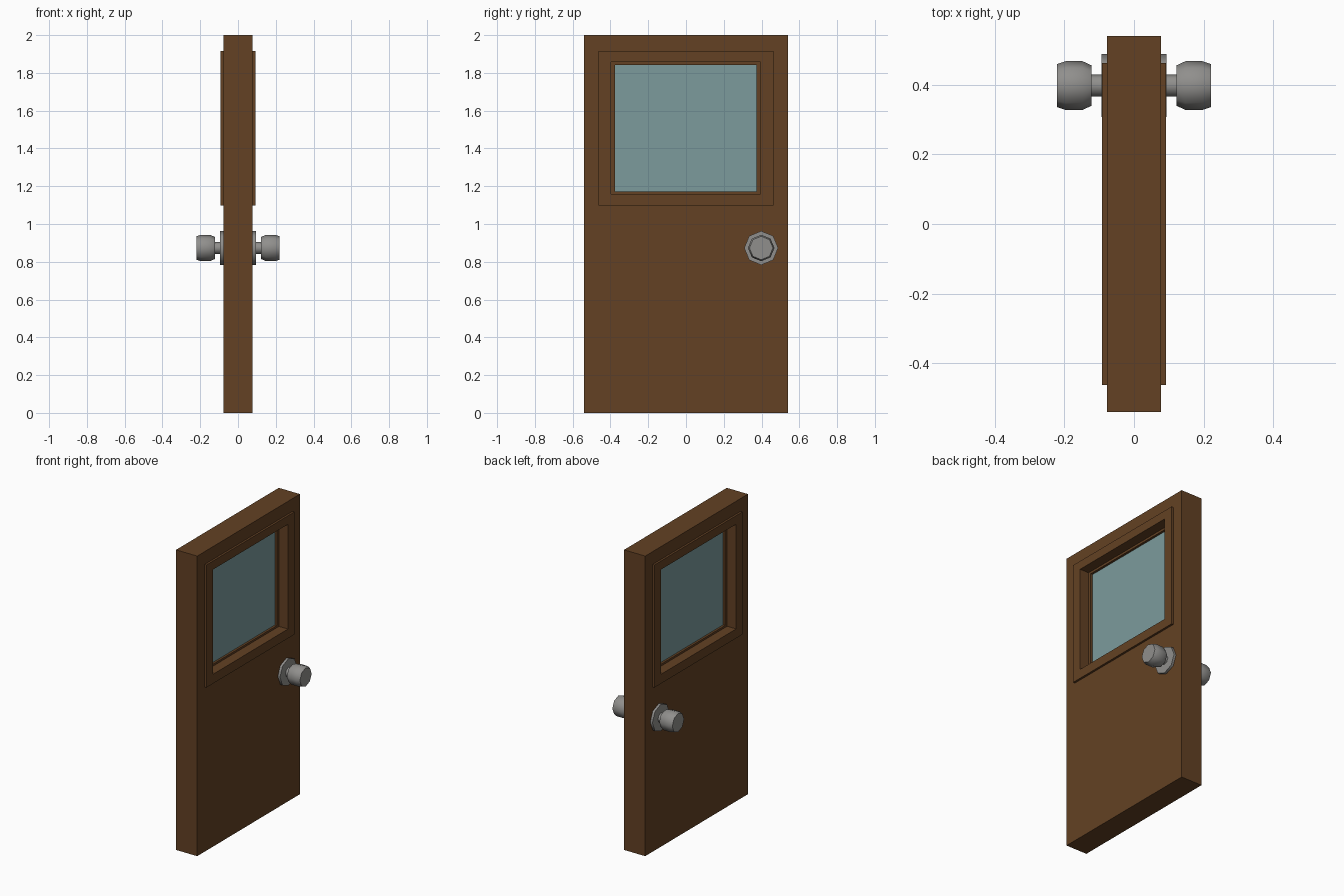
import bpy, bmesh, math

if "Cube" in bpy.data.objects:
    bpy.data.objects.remove(bpy.data.objects["Cube"])

def material(name, rgb):
    m = bpy.data.materials.new(name)
    m.diffuse_color = (*rgb, 1)
    m.use_nodes = True
    m.node_tree.nodes["Principled BSDF"].inputs["Base Color"].default_value = m.diffuse_color
    return m

WOOD = material("brown wood", (0.125, 0.053, 0.017))
GLASS = material("blue grey glass", (0.2, 0.33, 0.335))
METAL = material("grey metal", (0.28, 0.275, 0.265))

def finish(bm, name, mat):
    bmesh.ops.recalc_face_normals(bm, faces=bm.faces)
    me = bpy.data.meshes.new(name)
    bm.to_mesh(me)
    bm.free()
    me.materials.append(mat)
    ob = bpy.data.objects.new(name, me)
    bpy.context.collection.objects.link(ob)
    return ob

def ring(name, outer, inner, half, mat):
    """Rectangular frame in the yz plane; rectangles are (y0, y1, z0, z1)."""
    bm = bmesh.new()
    loops = []
    for (y0, y1, z0, z1), x in ((outer, -half), (outer, half), (inner, half), (inner, -half)):
        loops.append([bm.verts.new((x, y, z)) for y, z in
                      ((y0, z0), (y1, z0), (y1, z1), (y0, z1))])
    for a in range(4):
        b = (a + 1) % 4
        for i in range(4):
            j = (i + 1) % 4
            bm.faces.new((loops[a][i], loops[a][j], loops[b][j], loops[b][i]))
    return finish(bm, name, mat)

def lathe(name, profile, side, mat, y=0.398, z=0.873, n=8):
    """Closed turned part along x; profile is (distance, radius) pairs."""
    bm = bmesh.new()
    rows = [[bm.verts.new((side * x, y + r * math.cos(2 * math.pi * k / n),
                           z + r * math.sin(2 * math.pi * k / n))) for k in range(n)]
            for x, r in profile]
    for a, b in zip(rows, rows[1:]):
        for k in range(n):
            bm.faces.new((a[k], a[(k + 1) % n], b[(k + 1) % n], b[k]))
    bm.faces.new(rows[0])
    bm.faces.new(rows[-1])
    ob = finish(bm, name, mat)
    bpy.context.view_layer.objects.active = ob
    bpy.ops.object.select_all(action='DESELECT')
    ob.select_set(True)
    bpy.ops.object.shade_smooth_by_angle(angle=math.radians(50))
    return ob

# Door slab with window opening, raised trim and inner glazing bead
opening = (-0.397, 0.395, 1.16, 1.858)
pane = (-0.377, 0.374, 1.173, 1.843)
ring("door_slab", (-0.541, 0.541, 0, 2), opening, 0.078, WOOD)
for side, label in ((1, "right"), (-1, "left")):
    trim = ring("window_trim_" + label, (-0.463, 0.463, 1.098, 1.915), opening, 0.007, WOOD)
    trim.location.x = side * 0.085
ring("glazing_bead", opening, pane, 0.025, WOOD)

# Glass pane
bm = bmesh.new()
bmesh.ops.create_cube(bm, size=1)
for v in bm.verts:
    v.co = (v.co.x * 0.02, pane[0 if v.co.y < 0 else 1], pane[2 if v.co.z < 0 else 3])
finish(bm, "window_glass", GLASS)

# Door knobs on both sides
for side, label in ((1, "right"), (-1, "left")):
    lathe("knob_plate_" + label, [(0.07, 0.09), (0.094, 0.09)], side, METAL)
    lathe("knob_stem_" + label, [(0.09, 0.032), (0.13, 0.032)], side, METAL)
    lathe("knob_" + label, [(0.122, 0.058), (0.148, 0.07), (0.197, 0.07), (0.221, 0.062)],
          side, METAL)
